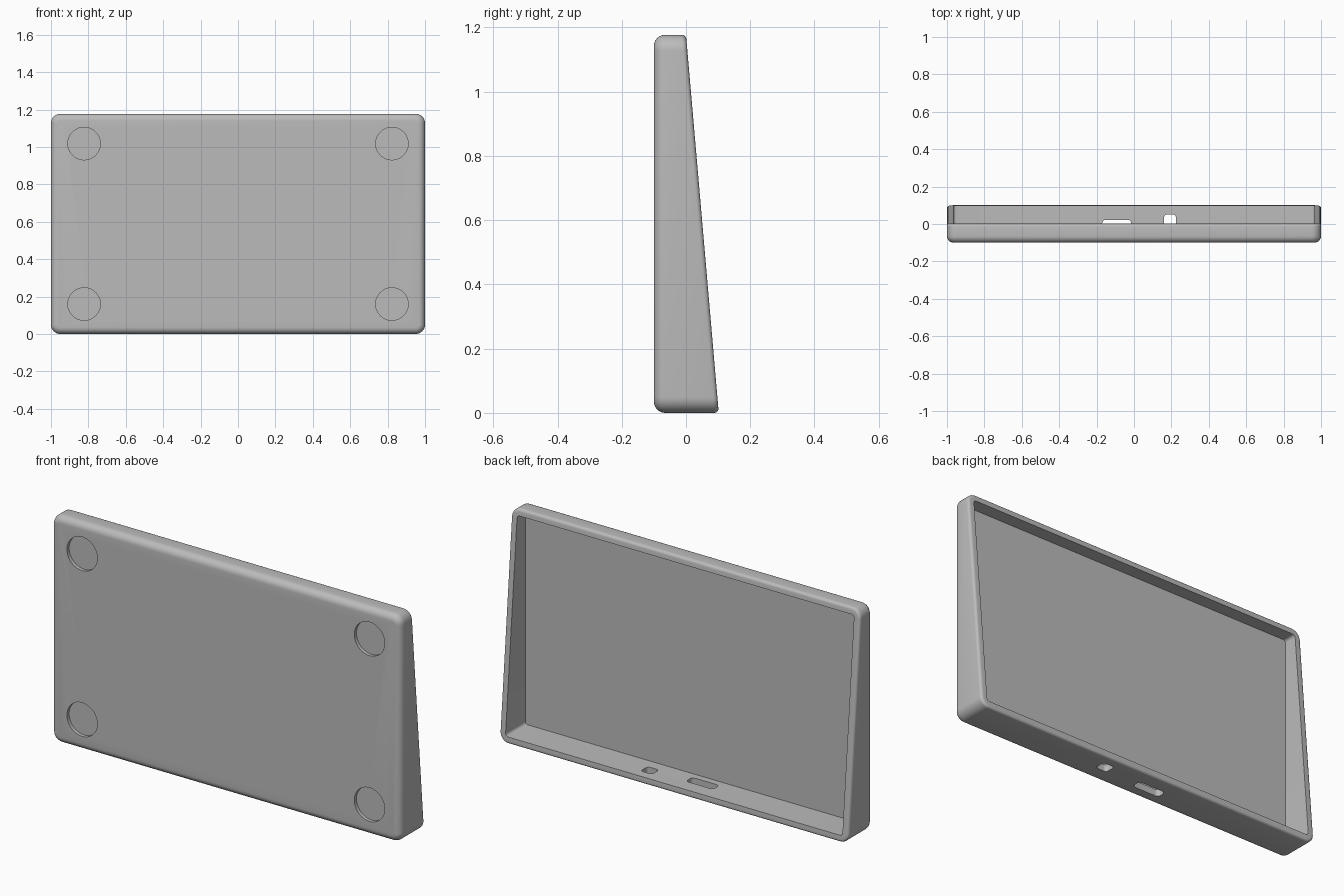
import bpy, bmesh, math

if "Cube" in bpy.data.objects:
    bpy.data.objects.remove(bpy.data.objects["Cube"])

W, H = 1.0, 1.177          # half width, height
WALL, FLOOR = 0.035, -0.065
R = 0.05                   # outer corner radius

grey = bpy.data.materials.new("mid grey")
grey.diffuse_color = (0.5, 0.5, 0.5, 1)
grey.use_nodes = True
grey.node_tree.nodes["Principled BSDF"].inputs["Base Color"].default_value = grey.diffuse_color


def back(z):
    """Depth of the slanted rear plane at height z."""
    return 0.102 * (1 - z / H)


def rounded_rect(x0, x1, z0, z1, r, n=8):
    pts = []
    for k, (cx, cz) in enumerate([(x1 - r, z1 - r), (x0 + r, z1 - r),
                                  (x0 + r, z0 + r), (x1 - r, z0 + r)]):
        for i in range(n + 1):
            a = math.pi / 2 * (k + i / n)
            pts.append((cx + r * math.cos(a), cz + r * math.sin(a)))
    return pts


def loft(name, rings):
    """Closed solid from a list of equal-length point rings."""
    bm = bmesh.new()
    vr = [[bm.verts.new(p) for p in ring] for ring in rings]
    n = len(vr[0])
    for a, b in zip(vr, vr[1:]):
        for i in range(n):
            j = (i + 1) % n
            bm.faces.new((a[i], a[j], b[j], b[i]))
    bm.faces.new(vr[0])
    bm.faces.new(vr[-1])
    bmesh.ops.recalc_face_normals(bm, faces=bm.faces)
    me = bpy.data.meshes.new(name)
    bm.to_mesh(me)
    bm.free()
    me.materials.append(grey)
    ob = bpy.data.objects.new(name, me)
    bpy.context.collection.objects.link(ob)
    return ob


def shell_ring(inset, depth):
    return [(x, depth(z), z) for x, z in
            rounded_rect(-W + inset, W - inset, inset, H - inset, R - inset)]


# Shell: front fillet, sloped rear lip fillet, then the hollow
rings = []
FR, BR = 0.035, 0.014
for i in range(7):
    a = math.pi / 2 * i / 6
    rings.append(shell_ring(FR * (1 - math.sin(a)),
                            lambda z, a=a: -0.1 + FR * (1 - math.cos(a))))
for i in range(6):
    a = math.pi / 2 * i / 5
    rings.append(shell_ring(BR * (1 - math.cos(a)),
                            lambda z, a=a: back(z) - BR * (1 - math.sin(a))))
rings.append(shell_ring(WALL, back))
rings.append(shell_ring(WALL, lambda z: FLOOR))
shell = loft("case_shell", rings)

cutters = []

# Round foot recesses in the front plate
for x in (-0.823, 0.823):
    for z in (0.16, 1.018):
        circle = [(x + 0.087 * math.cos(t * math.pi / 24),
                   z + 0.087 * math.sin(t * math.pi / 24)) for t in range(48)]
        cutters.append(loft("foot_recess_cutter", [[(px, y, pz) for px, pz in circle]
                                                   for y in (-0.15, -0.082)]))

# Port slots through the bottom wall
for x0, x1, y0, y1, r in ((-0.17, -0.015, -0.03, 0.022, 0.018),
                          (0.16, 0.225, -0.008, 0.05, 0.016)):
    outline = rounded_rect(x0, x1, y0, y1, r)
    cutters.append(loft("port_cutter", [[(px, py, z) for px, py in outline]
                                        for z in (-0.05, 0.08)]))

bpy.context.view_layer.objects.active = shell
shell.select_set(True)
for c in cutters:
    c.hide_render = True
    m = shell.modifiers.new("cut", 'BOOLEAN')
    m.operation, m.solver, m.object = 'DIFFERENCE', 'EXACT', c
    bpy.ops.object.modifier_apply(modifier=m.name)
    bpy.data.objects.remove(c)

bpy.ops.object.shade_smooth_by_angle(angle=math.radians(30))
